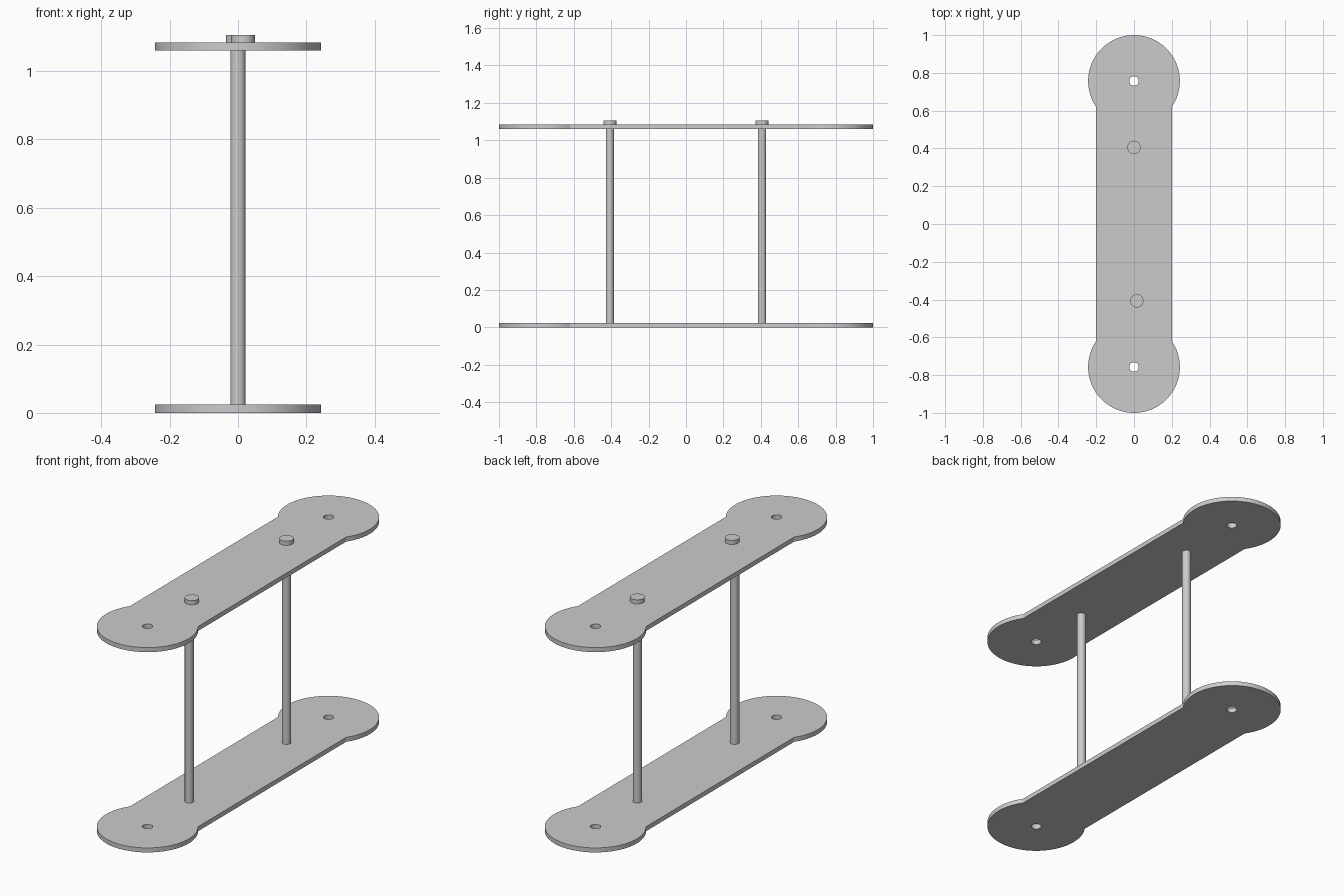
import bpy, bmesh, math

cube = bpy.data.objects.get("Cube")
if cube:
    bpy.data.objects.remove(cube, do_unlink=True)

# Shared material
grey = bpy.data.materials.new("light_grey")
grey.use_nodes = True
colour = (0.6, 0.6, 0.6, 1)
grey.diffuse_color = colour
grey.node_tree.nodes["Principled BSDF"].inputs["Base Color"].default_value = colour

END_R, END_Y, HALF_W, HOLE_R = 0.243, 0.757, 0.20, 0.025
THICK, TOP_Z = 0.024, 1.06


def finish(obj):
    obj.data.materials.clear()
    obj.data.materials.append(grey)
    bpy.ops.object.select_all(action='DESELECT')
    obj.select_set(True)
    bpy.context.view_layer.objects.active = obj
    bpy.ops.object.shade_smooth_by_angle(angle=math.radians(30))


def arc(cy, r, start, end, steps):
    angles = [start + (end - start) * i / steps for i in range(steps + 1)]
    return [(r * math.cos(a), cy + r * math.sin(a)) for a in angles]


def plate(name, z):
    # Rounded ends meet the straight bar where the circle reaches its half width
    a = math.acos(HALF_W / END_R)
    outline = arc(END_Y, END_R, -a, math.pi + a, 44)
    outline += [(-x, -y) for x, y in outline]
    holes = [arc(s * END_Y, HOLE_R, 0, math.tau, 24)[:-1] for s in (-1, 1)]
    curve = bpy.data.curves.new(name + "_profile", 'CURVE')
    curve.dimensions = '2D'
    curve.fill_mode = 'BOTH'
    curve.extrude = THICK / 2
    for points in [outline] + holes:
        spline = curve.splines.new('POLY')
        spline.points.add(len(points) - 1)
        for p, (x, y) in zip(spline.points, points):
            p.co = (x, y, 0, 1)
        spline.use_cyclic_u = True
    temp = bpy.data.objects.new(name + "_profile", curve)
    bpy.context.collection.objects.link(temp)
    bpy.context.view_layer.update()
    depsgraph = bpy.context.evaluated_depsgraph_get()
    mesh = bpy.data.meshes.new_from_object(temp.evaluated_get(depsgraph))
    bpy.data.objects.remove(temp, do_unlink=True)
    bm = bmesh.new()
    bm.from_mesh(mesh)
    bmesh.ops.remove_doubles(bm, verts=bm.verts, dist=0.0001)
    bmesh.ops.recalc_face_normals(bm, faces=bm.faces)
    bm.to_mesh(mesh)
    bm.free()
    obj = bpy.data.objects.new(name, mesh)
    obj.location.z = z + THICK / 2
    bpy.context.collection.objects.link(obj)
    finish(obj)


def cylinder(name, x, y, z0, z1, r):
    bpy.ops.mesh.primitive_cylinder_add(vertices=32, radius=r, depth=z1 - z0,
                                        location=(x, y, (z0 + z1) / 2))
    obj = bpy.context.object
    obj.name = name
    finish(obj)


# Two matching plates
plate("bottom_plate", 0)
plate("top_plate", TOP_Z)

# Posts between the plates, each with a bolt head and a shank
for name, y, head_x in (("front", -0.407, 0.015), ("back", 0.406, 0)):
    cylinder(name + "_post", 0, y, THICK / 2, TOP_Z + THICK / 2, 0.022)
    cylinder(name + "_bolt_head", head_x, y, TOP_Z + THICK / 2, 1.106, 0.035)
cylinder("back_bolt_shank", 0.006, 0.417, 0.95, TOP_Z + THICK / 2, 0.01)
